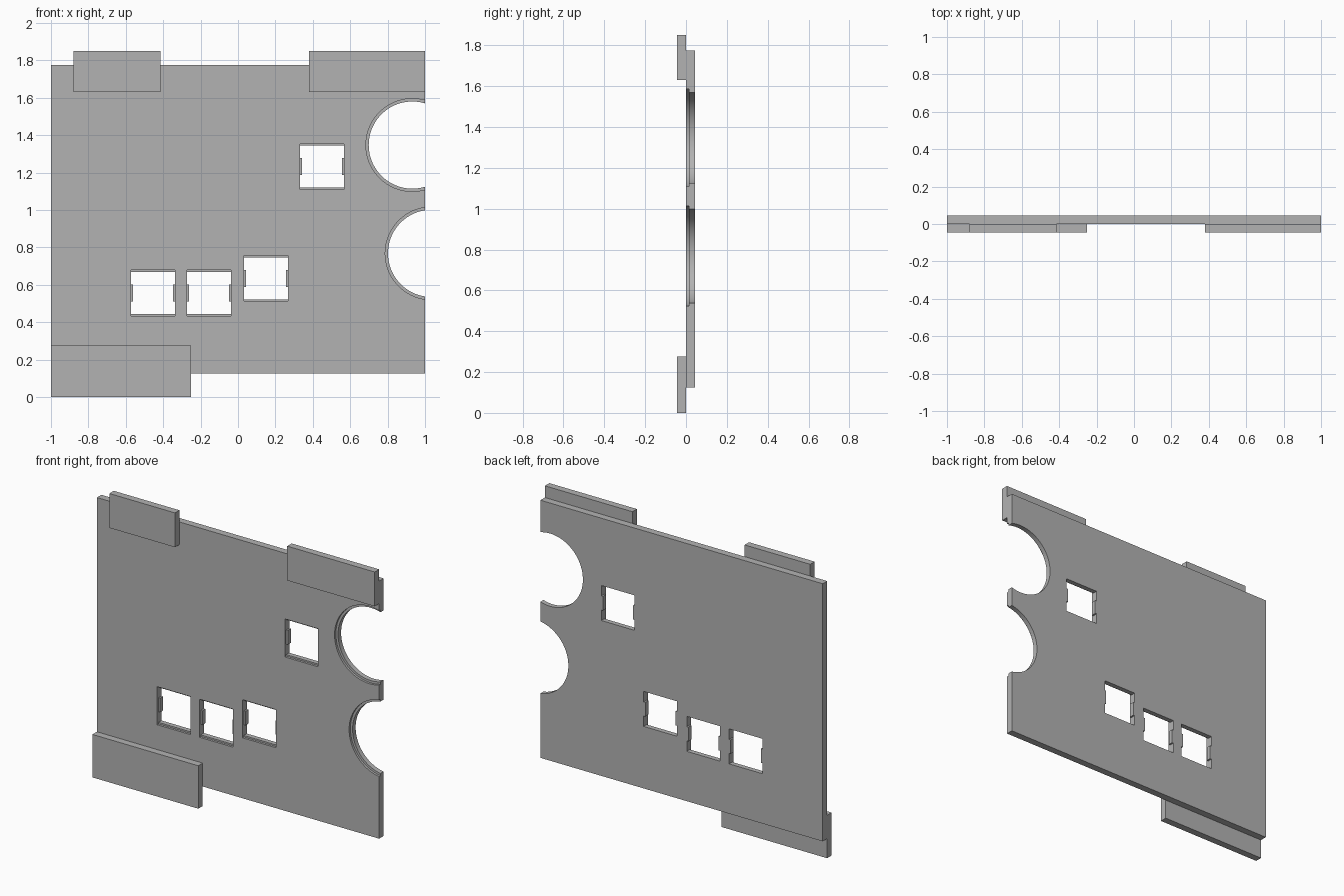
import bpy, bmesh
from mathutils import Matrix, Vector

cube = bpy.data.objects.get("Cube")
if cube:
    bpy.data.objects.remove(cube, do_unlink=True)

grey = bpy.data.materials.new("plain grey")
grey.use_nodes = True
colour = (0.45, 0.45, 0.45, 1)
grey.diffuse_color = colour
grey.node_tree.nodes["Principled BSDF"].inputs["Base Color"].default_value = colour

BACK, STEP = 0.045, 0.014   # plate thickness, depth of the front recesses
OVER = 0.05                 # how far cutters pass through the surface


def finish(name, bm):
    mesh = bpy.data.meshes.new(name)
    bm.to_mesh(mesh)
    bm.free()
    mesh.materials.append(grey)
    obj = bpy.data.objects.new(name, mesh)
    bpy.context.collection.objects.link(obj)
    return obj


def box(name, x, y, z):
    bm = bmesh.new()
    bmesh.ops.create_cube(bm, size=1)
    size = Vector((x[1] - x[0], y[1] - y[0], z[1] - z[0]))
    mid = Vector((x[0] + x[1], y[0] + y[1], z[0] + z[1])) / 2
    bmesh.ops.scale(bm, vec=size, verts=bm.verts)
    bmesh.ops.translate(bm, vec=mid, verts=bm.verts)
    return finish(name, bm)


def disc(name, x, z, radius, y):
    bm = bmesh.new()
    turn = Matrix.Translation((x, (y[0] + y[1]) / 2, z)) @ Matrix.Rotation(1.5707963, 4, "X")
    bmesh.ops.create_cone(bm, cap_ends=True, segments=96, radius1=radius,
                          radius2=radius, depth=y[1] - y[0], matrix=turn)
    return finish(name, bm)


def cut(target, cutter):
    cutter.hide_render = True
    mod = target.modifiers.new("cut", "BOOLEAN")
    mod.operation = "DIFFERENCE"
    mod.solver = "EXACT"
    mod.object = cutter
    bpy.context.view_layer.objects.active = target
    bpy.ops.object.modifier_apply(modifier=mod.name)
    bpy.data.objects.remove(cutter, do_unlink=True)


# Main panel
panel = box("panel", (-1, 1), (0, BACK), (0.125, 1.775))
front, through = (-OVER, STEP), (-OVER, BACK + OVER)

# Stepped round bites in the left edge
for x, z in ((0.932, 1.347), (1.035, 0.768)):
    cut(panel, disc("bite_cutter", x, z, 0.233, through))
    cut(panel, disc("bite_rim_cutter", x, z, 0.248, front))

# Square windows: front recess, then an opening with a clip on each side
for x, z in ((0.45, 1.232), (-0.455, 0.556), (-0.155, 0.556), (0.15, 0.634)):
    wide = (x - 0.118, x + 0.118)
    cut(panel, box("recess_cutter", wide, front, (z - 0.122, z + 0.122)))
    cut(panel, box("window_cutter", (x - 0.107, x + 0.107), through, (z - 0.112, z + 0.112)))
    for low, high in ((-0.112, -0.045), (0.045, 0.112)):
        cut(panel, box("side_cutter", wide, through, (z + low, z + high)))

# Smooth curved walls with crisp edges
bpy.ops.object.select_all(action="DESELECT")
panel.select_set(True)
bpy.context.view_layer.objects.active = panel
bpy.ops.object.shade_smooth_by_angle(angle=0.5)

# Raised tabs on the front
for name, x, z in (("upper_right_tab", (-0.88, -0.415), (1.63, 1.85)),
                   ("upper_left_tab", (0.38, 1), (1.63, 1.85)),
                   ("lower_right_tab", (-1, -0.25), (0, 0.275))):
    box(name, x, (-0.045, 0), z)
